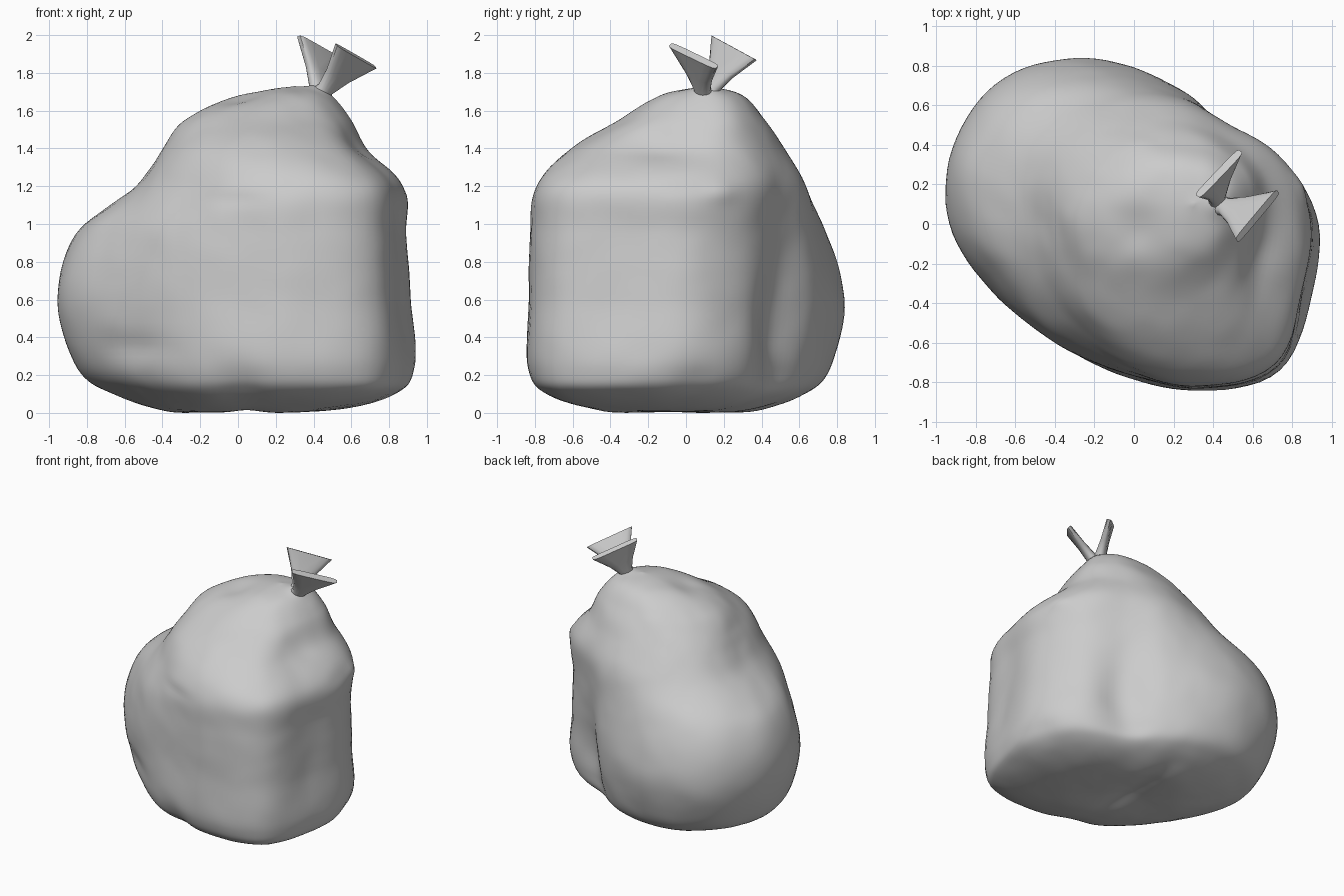
import bpy, bmesh, math
from mathutils import Vector, noise

if "Cube" in bpy.data.objects:
    bpy.data.objects.remove(bpy.data.objects["Cube"])

AROUND, STEPS = 112, 10

# Sack cross-sections: height, then radii every 22.5 degrees starting at +x
SECTIONS = [
    (0.11, .80, .70, .57, .57, .60, .66, .69, .68, .62, .58, .57, .61, .68, .78, .93, .87),
    (0.25, .93, .81, .63, .66, .73, .82, .89, .89, .83, .74, .69, .71, .78, .905, 1.04, .97),
    (0.60, .91, .81, .67, .71, .79, .905, 1.0, .995, .935, .81, .73, .725, .775, .90, 1.03, .93),
    (0.95, .89, .81, .69, .69, .72, .80, .89, .90, .83, .72, .69, .70, .76, .895, 1.01, .91),
    (1.20, .88, .82, .70, .66, .63, .63, .62, .58, .53, .53, .55, .61, .72, .855, .98, .90),
    (1.40, .68, .69, .62, .56, .51, .49, .46, .43, .40, .40, .43, .49, .57, .66, .73, .68),
    (1.56, .43, .46, .43, .38, .36, .37, .38, .40, .42, .41, .39, .38, .39, .40, .42, .42),
]


def catmull(a, b, c, d, t):
    return 0.5 * (2 * b + (c - a) * t + (2 * a - 5 * b + 4 * c - d) * t * t
                  + (3 * b - a - 3 * c + d) * t ** 3)


def ring(height, cx, cy, radii):
    """Smooth closed ring of points through the given radii."""
    pts, n = [], len(radii)
    for k in range(AROUND):
        u = k / AROUND * n
        i, t = int(u), u - int(u)
        r = catmull(radii[i - 1], radii[i], radii[(i + 1) % n], radii[(i + 2) % n], t)
        a = math.tau * k / AROUND
        pts.append(Vector((cx + r * math.cos(a), cy + r * math.sin(a), height)))
    return pts


def link_rings(bm, rings):
    rows = [[bm.verts.new(p) for p in r] for r in rings]
    n = len(rows[0])
    for lo, hi in zip(rows, rows[1:]):
        for k in range(n):
            bm.faces.new((lo[k], lo[(k + 1) % n], hi[(k + 1) % n], hi[k]))
    return rows


def face_outward(bm):
    bmesh.ops.recalc_face_normals(bm, faces=bm.faces)
    if bm.calc_volume(signed=True) < 0:
        bmesh.ops.reverse_faces(bm, faces=bm.faces)
    bm.normal_update()


def finish(bm, name, angle):
    face_outward(bm)
    me = bpy.data.meshes.new(name)
    bm.to_mesh(me)
    bm.free()
    ob = bpy.data.objects.new(name, me)
    bpy.context.collection.objects.link(ob)
    bpy.ops.object.select_all(action='DESELECT')
    ob.select_set(True)
    bpy.context.view_layer.objects.active = ob
    bpy.ops.object.shade_smooth_by_angle(angle=math.radians(angle))
    return ob


# Sack body: lofted rings, closed at the base and crown
base, crown = SECTIONS[0][1:], SECTIONS[-1][1:]
keys = [ring(.03, 0, 0, [0] * 16), ring(.025, 0, 0, [r * .55 for r in base])]
for s in SECTIONS[:-1]:
    keys.append(ring(s[0], 0, 0, s[1:]))
keys.append(ring(SECTIONS[-1][0], .15, .05, crown))
keys.append(ring(1.685, .23, .09, [r * .56 for r in crown]))
keys.append(ring(1.73, .30, .10, [0] * 16))

rings = []
last = len(keys) - 1
for i in range(last):
    quad = [keys[max(i - 1, 0)], keys[i], keys[i + 1], keys[min(i + 2, last)]]
    for j in range(STEPS):
        rings.append([catmull(*p, j / STEPS) for p in zip(*quad)])
rings.append(keys[-1])

bm = bmesh.new()
link_rings(bm, rings)
bmesh.ops.remove_doubles(bm, verts=bm.verts, dist=0.0005)
face_outward(bm)

# Dents and folds: centre, spread on x/y/z, push along the surface normal
DENTS = [
    ((.02, -.02, 1.64), (.12, .12, .15), -.03),     # crown dimple
    ((.60, -.12, 1.40), (.14, .16, .10), -.025),    # shoulder scoop
    ((.80, .00, 1.20), (.12, .14, .05), -.015),     # drooping shoulder crease
    ((.52, .46, .48), (.14, .14, .25), -.03),       # hollow beside the back bulge
    ((-.55, -.45, .36), (.25, .20, .07), -.02),     # left front crease
    ((.00, -.62, 1.13), (.14, .20, .04), -.010),    # front tuck
    ((.02, -.72, .16), (.14, .15, .10), -.03),      # pleat at the front base
    ((.88, .05, .20), (.12, .14, .10), -.02),       # pleat at the right base
    ((-.42, .10, 1.36), (.12, .15, .08), -.01),     # neck of the left bulge
    ((.87, .20, 1.17), (.07, .08, .05), .02),       # pinched corner
    ((.05, .05, .02), (.08, .40, .06), -.025),      # base fold
    ((.42, .10, 1.70), (.07, .07, .10), .025),      # pucker under the knot
]
moves = []
for v in bm.verts:
    push = noise.noise(v.co * 4) * .006 + noise.noise(v.co * 9) * .002
    for c, s, d in DENTS:
        q = sum(((v.co[k] - c[k]) / s[k]) ** 2 for k in range(3))
        push += d * math.exp(-q)
    moves.append(v.normal * push)
for v, m in zip(bm.verts, moves):
    v.co += m
low = min(v.co.z for v in bm.verts)
for v in bm.verts:
    v.co.z -= low * max(0, 1 - v.co.z)
finish(bm, "sack", 80)


# Knotted ends: flat fans flaring from a round neck
def fan(name, root, end_a, end_b):
    root, a, b = Vector(root), Vector(end_a), Vector(end_b)
    mid, wide = (a + b) / 2, (b - a) / 2
    axis = (mid - root).normalized()
    thin = axis.cross(wide).normalized()
    side = wide.normalized()

    def oval(centre, w, t, power):
        pts = []
        for k in range(16):
            c, s = math.cos(math.tau * (k + .5) / 16), math.sin(math.tau * (k + .5) / 16)
            pts.append(centre + w * math.copysign(abs(c) ** power, c)
                       + thin * t * math.copysign(abs(s) ** power, s))
        return pts

    bm = bmesh.new()
    rows = link_rings(bm, [
        oval(root - axis * .06, side * .065, .05, 1),
        oval(root + axis * .02, side * .05, .04, 1),
        oval(root.lerp(mid, .45), wide * .52, .03, .7),
        oval(mid, wide, .02, .4),
    ])
    bm.faces.new(rows[0])
    bm.faces.new(rows[-1])
    finish(bm, name, 40)


fan("tie_end_back", (.42, .13, 1.71), (.32, .14, 1.995), (.54, .37, 1.87))
fan("tie_end_front", (.45, .09, 1.70), (.52, -.085, 1.95), (.73, .165, 1.83))
